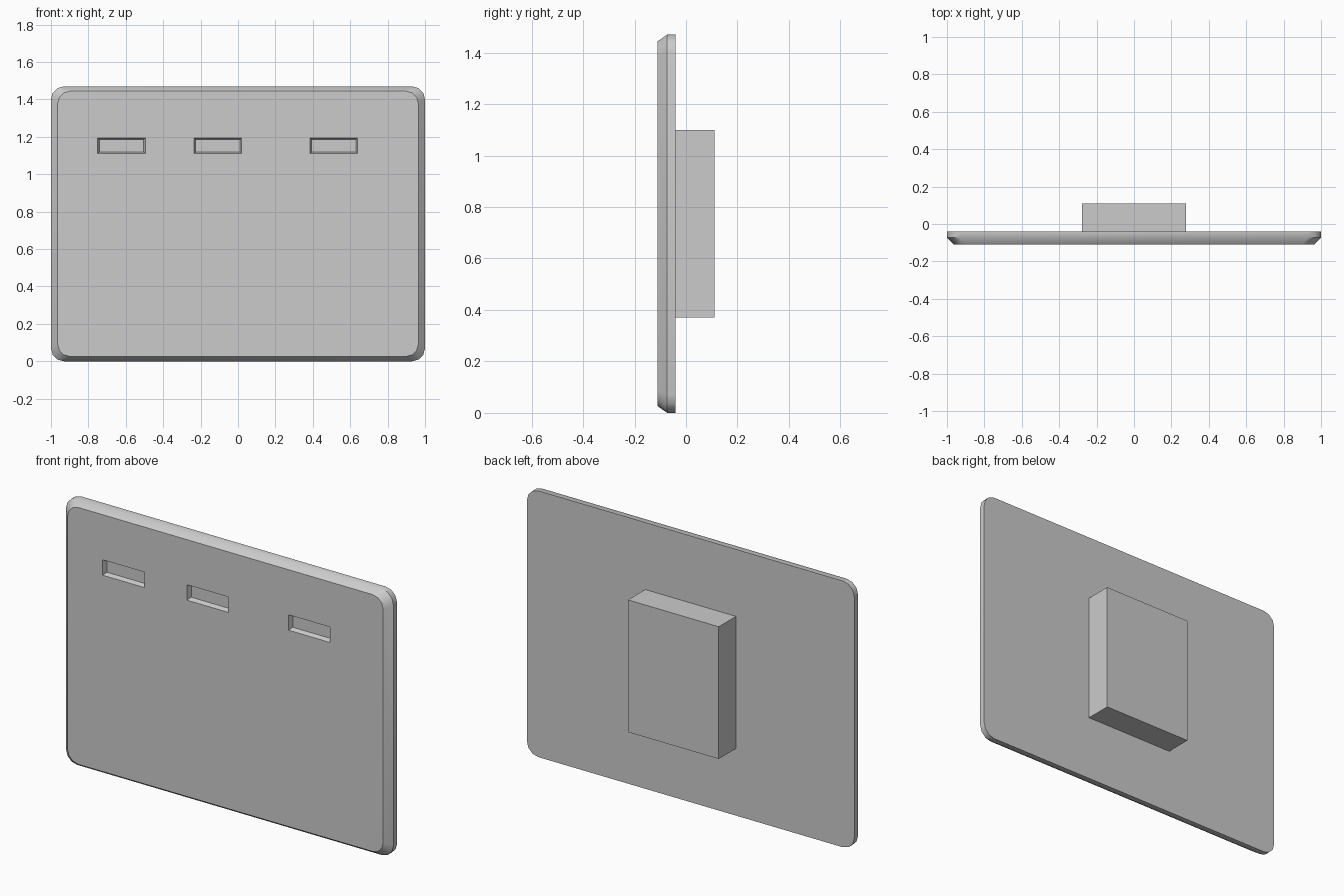
import bpy, bmesh
from math import cos, sin, pi, radians

if "Cube" in bpy.data.objects:
    bpy.data.objects.remove(bpy.data.objects["Cube"])

H = 1.47
BACK, RIM, FRONT = -0.04, -0.073, -0.11


def make_object(name, bm):
    bmesh.ops.recalc_face_normals(bm, faces=bm.faces)
    me = bpy.data.meshes.new(name)
    bm.to_mesh(me)
    bm.free()
    ob = bpy.data.objects.new(name, me)
    bpy.context.collection.objects.link(ob)
    return ob


def outline(ix, iz, r, seg=3):
    """Rounded rectangle (x, z) inset from the panel's outer bounds."""
    pts = []
    corners = [(1, 1), (-1, 1), (-1, -1), (1, -1)]
    for q, (sx, sz) in enumerate(corners):
        cx = sx * (1 - ix - r)
        cz = H / 2 + sz * (H / 2 - iz - r)
        for i in range(seg + 1):
            a = pi / 2 * (q + i / seg)
            pts.append((cx + r * cos(a), cz + r * sin(a)))
    return pts


def loft(name, layers):
    """Skin a stack of (y, outline) sections and cap both ends."""
    bm = bmesh.new()
    rings = [[bm.verts.new((x, y, z)) for x, z in pts] for y, pts in layers]
    n = len(rings[0])
    for a, b in zip(rings, rings[1:]):
        for i in range(n):
            j = (i + 1) % n
            bm.faces.new((a[i], a[j], b[j], b[i]))
    bm.faces.new(rings[0])
    bm.faces.new(rings[-1])
    return make_object(name, bm)


def rect(x0, x1, z0, z1, d=0.0):
    return [(x0 + d, z0 + d), (x1 - d, z0 + d), (x1 - d, z1 - d), (x0 + d, z1 - d)]


# Front panel with rounded corners and a chamfered front rim
panel = loft("panel", [
    (BACK, outline(0, 0, 0.07)),
    (RIM, outline(0, 0, 0.07)),
    (FRONT, outline(0.036, 0.026, 0.065)),
])

# Three shallow tapered slots near the top
for x in (-0.75, -0.235, 0.385):
    z0, z1 = 1.11, 1.195
    cutter = loft("slot_cutter", [
        (FRONT - 0.02, rect(x, x + 0.255, z0, z1)),
        (FRONT, rect(x, x + 0.255, z0, z1)),
        (FRONT + 0.025, rect(x, x + 0.255, z0, z1, 0.009)),
    ])
    cutter.hide_render = True
    mod = panel.modifiers.new("slot", "BOOLEAN")
    mod.operation = "DIFFERENCE"
    mod.solver = "EXACT"
    mod.object = cutter
    bpy.context.view_layer.objects.active = panel
    bpy.ops.object.modifier_apply(modifier=mod.name)
    bpy.data.objects.remove(cutter)

bpy.ops.object.select_all(action="DESELECT")
panel.select_set(True)
bpy.context.view_layer.objects.active = panel
bpy.ops.object.shade_smooth_by_angle(angle=radians(40))

# Plain block on the back
loft("rear_block", [
    (BACK, rect(-0.277, 0.277, 0.37, 1.10)),
    (0.11, rect(-0.277, 0.277, 0.37, 1.10)),
])
